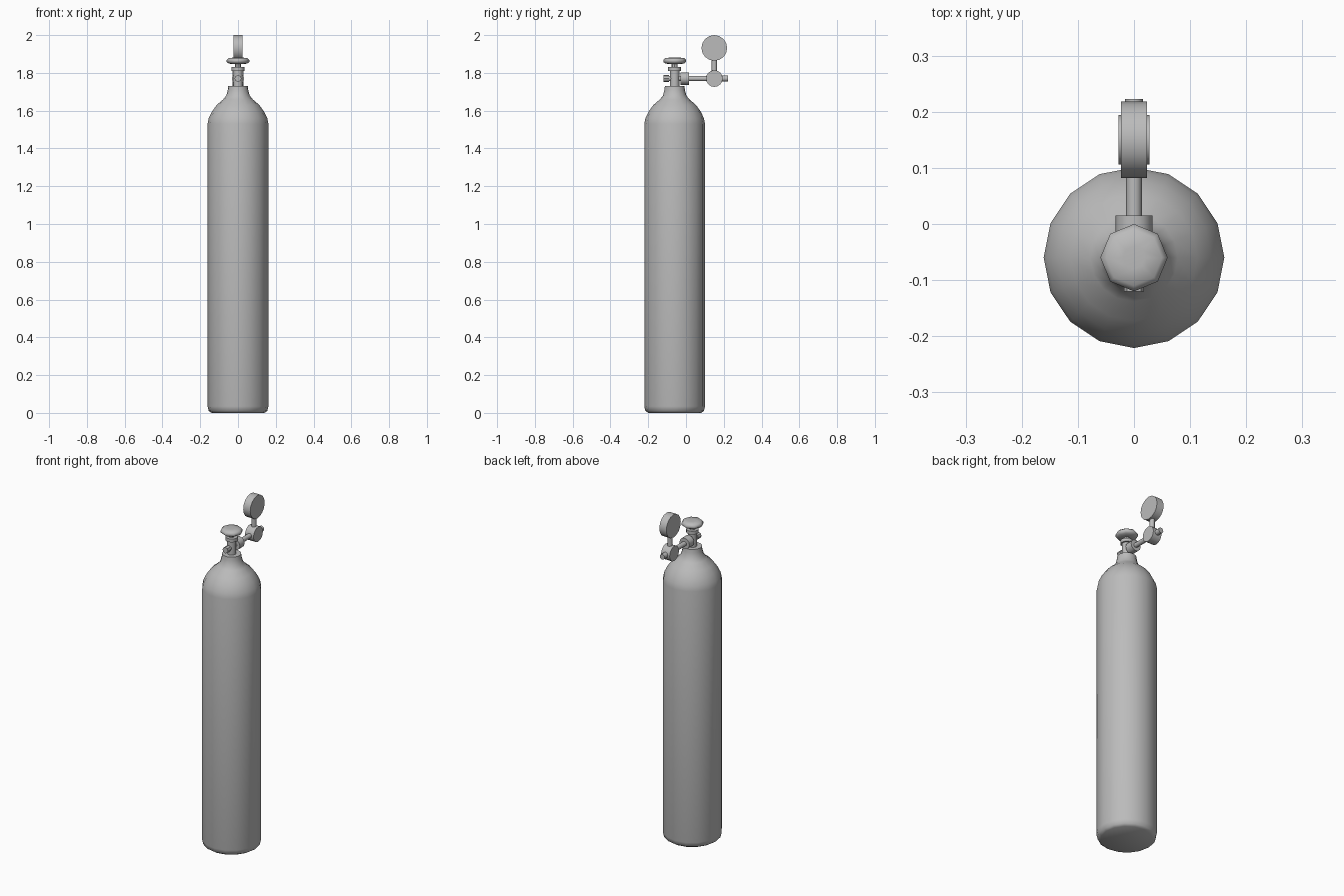
import bpy, bmesh, math
from mathutils import Matrix, Vector

cube = bpy.data.objects.get("Cube")
if cube:
    bpy.data.objects.remove(cube, do_unlink=True)

metal = bpy.data.materials.new("grey_metal")
metal.use_nodes = True
grey = (0.5, 0.5, 0.5, 1)
metal.diffuse_color = grey
metal.node_tree.nodes["Principled BSDF"].inputs["Base Color"].default_value = grey

AXIS_Y = -0.06    # tank axis
GAUGE_Y = 0.15    # regulator and gauge axis
PORT_Z = 1.77     # height of the outlet line


def lathe(name, profile, origin, axis="Z", sides=16, angle=35):
    """Revolve (radius, distance) pairs around an axis through origin, with capped ends."""
    turn = Vector((0, 0, 1)).rotation_difference(
        Vector([axis == a for a in "XYZ"])).to_matrix().to_4x4()
    place = Matrix.Translation(origin) @ turn
    bm = bmesh.new()
    rings = []
    for r, h in profile:
        steps = [2 * math.pi * i / sides for i in range(sides)]
        rings.append([bm.verts.new(place @ Vector((r * math.cos(a), r * math.sin(a), h)))
                      for a in steps])
    for low, high in zip(rings, rings[1:]):
        for i in range(sides):
            j = (i + 1) % sides
            bm.faces.new((low[i], low[j], high[j], high[i]))
    bm.faces.new(rings[0][::-1])
    bm.faces.new(rings[-1])
    bmesh.ops.recalc_face_normals(bm, faces=bm.faces)
    mesh = bpy.data.meshes.new(name)
    bm.to_mesh(mesh)
    bm.free()
    mesh.materials.append(metal)
    obj = bpy.data.objects.new(name, mesh)
    bpy.context.collection.objects.link(obj)
    bpy.ops.object.select_all(action="DESELECT")
    obj.select_set(True)
    bpy.context.view_layer.objects.active = obj
    bpy.ops.object.shade_smooth_by_angle(angle=math.radians(angle))
    return obj


def rod(name, radius, start, end, origin, axis="Z", sides=12):
    return lathe(name, [(radius, start), (radius, end)], origin, axis, sides)


tank = (0, AXIS_Y, 0)
port = (0, 0, PORT_Z)

# Tank with rounded foot, domed shoulder and neck
lathe("tank", [(0.14, 0), (0.155, 0.01), (0.161, 0.035), (0.161, 1.53), (0.155, 1.56),
               (0.138, 1.595), (0.113, 1.63), (0.078, 1.66), (0.062, 1.68),
               (0.054, 1.71), (0.052, 1.73)], tank, angle=50)

# Valve stem and handwheel
rod("valve_body", 0.025, 1.72, 1.81, tank)
rod("valve_collar", 0.034, 1.81, 1.83, tank)
rod("valve_spindle", 0.016, 1.83, 1.855, tank, sides=8)
lathe("handwheel", [(0.03, 1.846), (0.05, 1.85), (0.06, 1.858), (0.06, 1.869),
                    (0.05, 1.879), (0.02, 1.881)], tank, sides=8, angle=50)

# Outlet line running front to back
rod("safety_plug", 0.018, -0.12, -0.09, port, "Y", 8)
rod("valve_crossbar", 0.014, -0.1, 0, port, "Y")
rod("coupling_nut", 0.033, -0.03, 0.015, port, "Y")
rod("outlet_pipe", 0.014, 0, 0.2, port, "Y")
rod("outlet_nozzle", 0.016, 0.18, 0.223, port, "Y")

# Regulator body, gauge stem and gauge
rod("regulator_body", 0.044, -0.028, 0.028, (0, GAUGE_Y, PORT_Z), "X", 16)
rod("gauge_stem", 0.014, PORT_Z, 1.89, (0, GAUGE_Y, 0))
rod("gauge", 0.068, -0.023, 0.023, (0, GAUGE_Y, 1.932), "X", 16)
